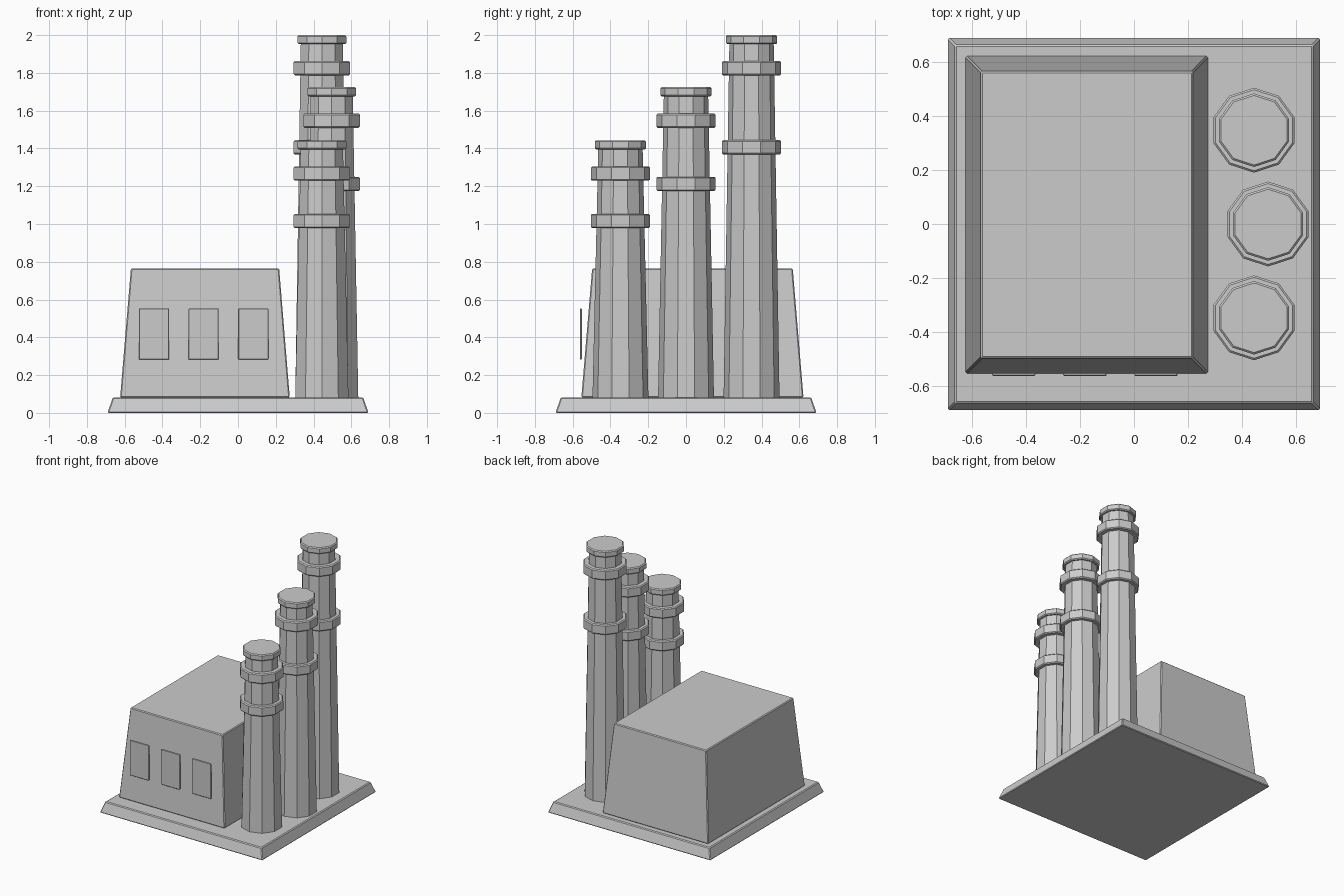
import bpy, bmesh, math

if "Cube" in bpy.data.objects:
    bpy.data.objects.remove(bpy.data.objects["Cube"])


def finish(name, bm, bevel):
    mesh = bpy.data.meshes.new(name)
    bmesh.ops.recalc_face_normals(bm, faces=bm.faces[:])
    bm.to_mesh(mesh)
    bm.free()
    obj = bpy.data.objects.new(name, mesh)
    bpy.context.collection.objects.link(obj)
    if bevel:
        mod = obj.modifiers.new("edge_bevel", 'BEVEL')
        mod.width = bevel
        mod.segments = 1
        mod.limit_method = 'ANGLE'
        mod.angle_limit = math.radians(50)
    return obj


def tapered_box(name, bottom, top, z0, z1, bevel):
    """Box whose bottom and top rectangles are (x0, x1, y0, y1)."""
    bm = bmesh.new()
    bmesh.ops.create_cube(bm, size=2)
    for v in bm.verts:
        rect = top if v.co.z > 0 else bottom
        v.co = (rect[v.co.x > 0], rect[2 + (v.co.y > 0)], z1 if v.co.z > 0 else z0)
    return finish(name, bm, bevel)


def drum(name, x, y, z0, z1, r0, r1, bevel):
    """Ten-sided cylinder or cone with a corner towards +y."""
    bm = bmesh.new()
    bmesh.ops.create_cone(bm, cap_ends=True, segments=10, radius1=r0, radius2=r1, depth=z1 - z0)
    bmesh.ops.translate(bm, verts=bm.verts[:], vec=(x, y, (z0 + z1) / 2))
    return finish(name, bm, bevel)


# Base slab
tapered_box("base_slab", (-.691, .691, -.691, .691), (-.663, .663, -.663, .663), 0, .082, .006)

# Main building
tapered_box("building", (-.624, .274, -.554, .622), (-.567, .218, -.497, .565), .082, .765, .006)

# Front window panels, standing just proud of the wall foot
for i in range(3):
    x = -.445 + .263 * i
    rect = (x - .08, x + .08, -.562, -.551)
    tapered_box(f"window_{i + 1}", rect, rect, .282, .553, .003)

# Chimneys: x, y, top height, heights of the two bands
chimneys = {
    "short": (.444, -.347, 1.443, (1.016, 1.267)),
    "middle": (.496, 0, 1.724, (1.212, 1.547)),
    "tall": (.444, .347, 2.0, (1.406, 1.825)),
}
for label, (x, y, top, bands) in chimneys.items():
    drum(f"{label}_chimney_shaft", x, y, .082, top - .02, .148, .117, 0)
    drum(f"{label}_chimney_cap", x, y, top - .048, top, .136, .136, .007)
    for i, z in enumerate(bands):
        drum(f"{label}_chimney_band_{i + 1}", x, y, z - .038, z + .038, .157, .157, .007)
